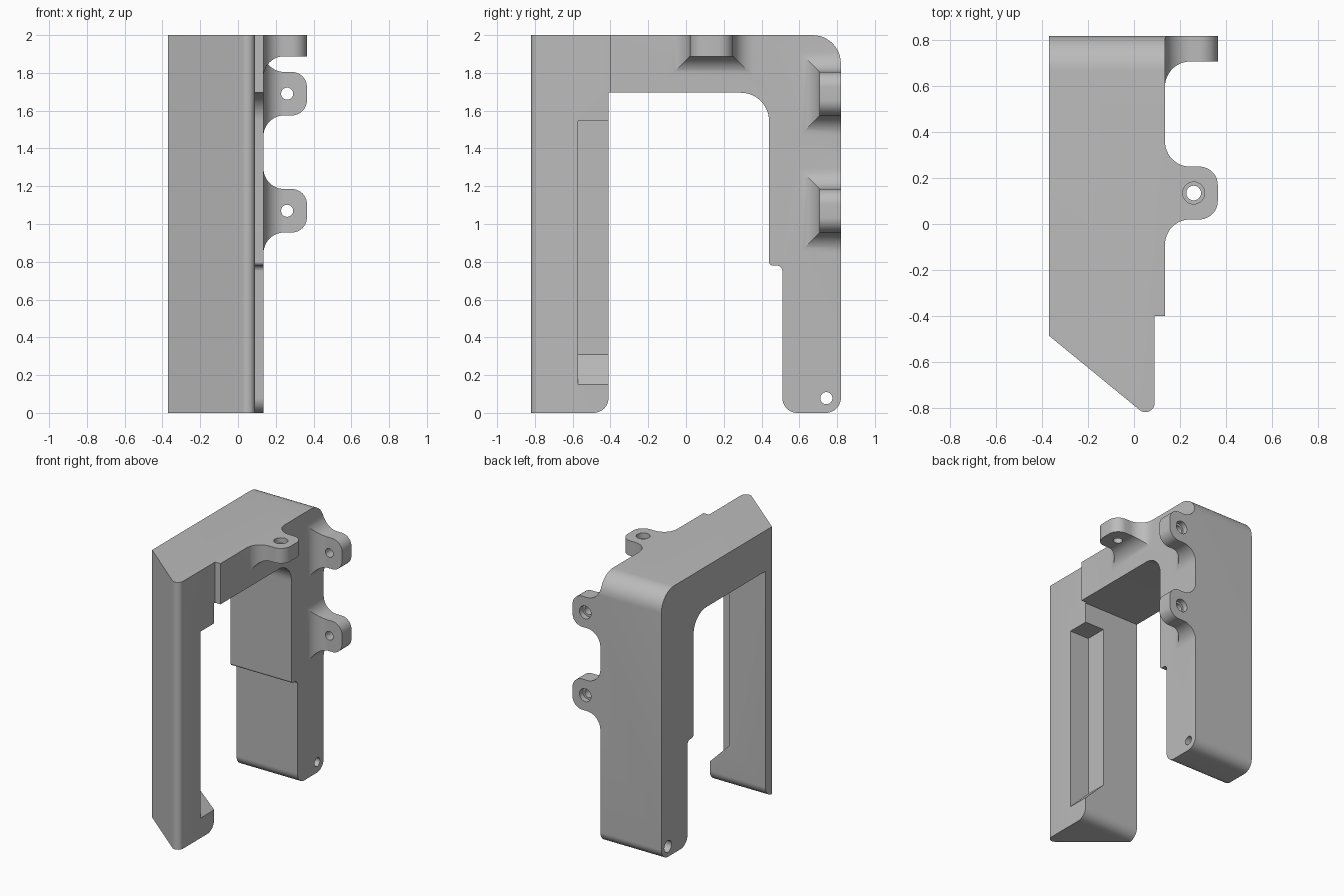
import bpy, bmesh, math
from mathutils import Vector

if "Cube" in bpy.data.objects:
    bpy.data.objects.remove(bpy.data.objects["Cube"])


def rounded(corners, n=12):
    """Turn (u, v, radius) corners into a 2D outline with arcs."""
    out = []
    for i, (u, v, r) in enumerate(corners):
        p = Vector((u, v))
        if r == 0:
            out.append(p)
            continue
        d1 = (Vector(corners[i - 1][:2]) - p).normalized()
        d2 = (Vector(corners[(i + 1) % len(corners)][:2]) - p).normalized()
        ang = d1.angle(d2)
        c = p + (d1 + d2).normalized() * (r / math.sin(ang / 2))
        t = r / math.tan(ang / 2)
        s, e, phi = p + d1 * t - c, p + d2 * t - c, math.pi - ang
        for k in range(n + 1):
            f = k / n
            out.append(c + (s * math.sin((1 - f) * phi) + e * math.sin(f * phi)) / math.sin(phi))
    return out


def loft(name, rings):
    """Skin a list of equal-length 3D rings into a closed solid."""
    bm = bmesh.new()
    vs = [[bm.verts.new(p) for p in ring] for ring in rings]
    n = len(vs[0])
    bm.faces.new(vs[0])
    bm.faces.new(vs[-1])
    for a, b in zip(vs, vs[1:]):
        for i in range(n):
            j = (i + 1) % n
            bm.faces.new((a[i], a[j], b[j], b[i]))
    bmesh.ops.recalc_face_normals(bm, faces=bm.faces)
    me = bpy.data.meshes.new(name)
    bm.to_mesh(me)
    bm.free()
    ob = bpy.data.objects.new(name, me)
    bpy.context.collection.objects.link(ob)
    return ob


def prism(name, pts, axis, lo, hi):
    """Extrude an outline along an axis (0=x, 1=y, 2=z)."""
    def place(p, h):
        q = [p[0], p[1]]
        q.insert(axis, h)
        return q
    return loft(name, [[place(p, h) for p in pts] for h in (lo, hi)])


def cylinder(u, v, r, axis, lo, hi, n=32):
    pts = [(u + r * math.cos(2 * math.pi * k / n), v + r * math.sin(2 * math.pi * k / n))
           for k in range(n)]
    return prism("hole_cutter", pts, axis, lo, hi)


def boolean(target, other, op):
    m = target.modifiers.new("bool", 'BOOLEAN')
    m.object, m.operation, m.solver = other, op, 'EXACT'
    bpy.context.view_layer.objects.active = target
    bpy.ops.object.modifier_apply(modifier=m.name)
    bpy.data.objects.remove(other, do_unlink=True)


X0, X1, FLARE, TIP, HALF = 0.135, 0.365, 0.11, 0.08, 0.115


def lug(centre, on_top):
    """Mounting ear: rectangles lofted along x, flared root, rounded tip."""
    steps = [(0.05, HALF + FLARE, FLARE)]
    for k in range(13):                                   # flared root
        a = math.pi / 2 * k / 12
        f = FLARE * (1 - math.sin(a))
        steps.append((X0 + FLARE * (1 - math.cos(a)), HALF + f, f))
    for k in range(13):                                   # rounded tip
        a = math.pi / 2 * k / 12
        steps.append((X1 - TIP + TIP * math.sin(a), HALF - TIP + TIP * math.cos(a), 0))
    face = 2.0 if on_top else 0.82
    rings = []
    for x, h, f in steps:
        inner, outer = face - 0.112 - f, face + 0.03
        ring = [(centre - h, inner), (centre + h, inner), (centre + h, outer), (centre - h, outer)]
        rings.append([(x, w, d) if on_top else (x, d, w) for w, d in ring])
    return loft("lug", rings)


# Plan outline with the bevelled nose
plan = rounded([(-0.37, 1, 0), (X0, 1, 0), (X0, -0.40, 0), (0.09, -0.40, 0),
                (0.09, -0.864, 0.04), (-0.37, -0.487, 0)])
body = prism("bracket_frame", plan, 2, -0.1, 2.1)

# Mounting ears: two at the back, one on top
for c, top in ((1.07, False), (1.69, False), (0.135, True)):
    boolean(body, lug(c, top), 'UNION')

# Side outline: two legs and the top beam
side = rounded([(-0.9, 0, 0), (-0.41, 0, 0.08), (-0.41, 1.695, 0), (0.44, 1.695, 0.15),
                (0.44, 0.78, 0.02), (0.51, 0.78, 0.03), (0.51, 0, 0.08),
                (0.82, 0, 0.08), (0.82, 2, 0.15), (-0.9, 2, 0)])
boolean(body, prism("side_outline", side, 0, -1, 1), 'INTERSECT')

# Corner notch in the front leg, with a sloped floor
notch = [(-0.07, 0.31), (-0.07, 1.545), (0.2, 1.545), (0.2, 0.04)]
boolean(body, prism("notch_cutter", notch, 1, -0.573, -0.3), 'DIFFERENCE')

# Screw holes with counterbores
for z in (1.07, 1.69):
    boolean(body, cylinder(0.26, z, 0.032, 1, 0.6, 0.9), 'DIFFERENCE')
    boolean(body, cylinder(0.26, z, 0.048, 1, 0.78, 0.9), 'DIFFERENCE')
boolean(body, cylinder(0.26, 0.135, 0.032, 2, 1.8, 2.1), 'DIFFERENCE')
boolean(body, cylinder(0.26, 0.135, 0.048, 2, 1.96, 2.1), 'DIFFERENCE')
# Hole through the foot of the back leg
boolean(body, cylinder(0.743, 0.078, 0.032, 0, -0.5, 0.3), 'DIFFERENCE')
boolean(body, cylinder(0.743, 0.078, 0.043, 0, -0.5, -0.3), 'DIFFERENCE')

# Single grey colour
grey = bpy.data.materials.new("plain_grey")
grey.diffuse_color = (0.5, 0.5, 0.5, 1)
grey.use_nodes = True
grey.node_tree.nodes["Principled BSDF"].inputs["Base Color"].default_value = grey.diffuse_color
body.data.materials.clear()
body.data.materials.append(grey)

bpy.ops.object.select_all(action='DESELECT')
body.select_set(True)
bpy.context.view_layer.objects.active = body
bpy.ops.object.shade_smooth_by_angle(angle=math.radians(25))
